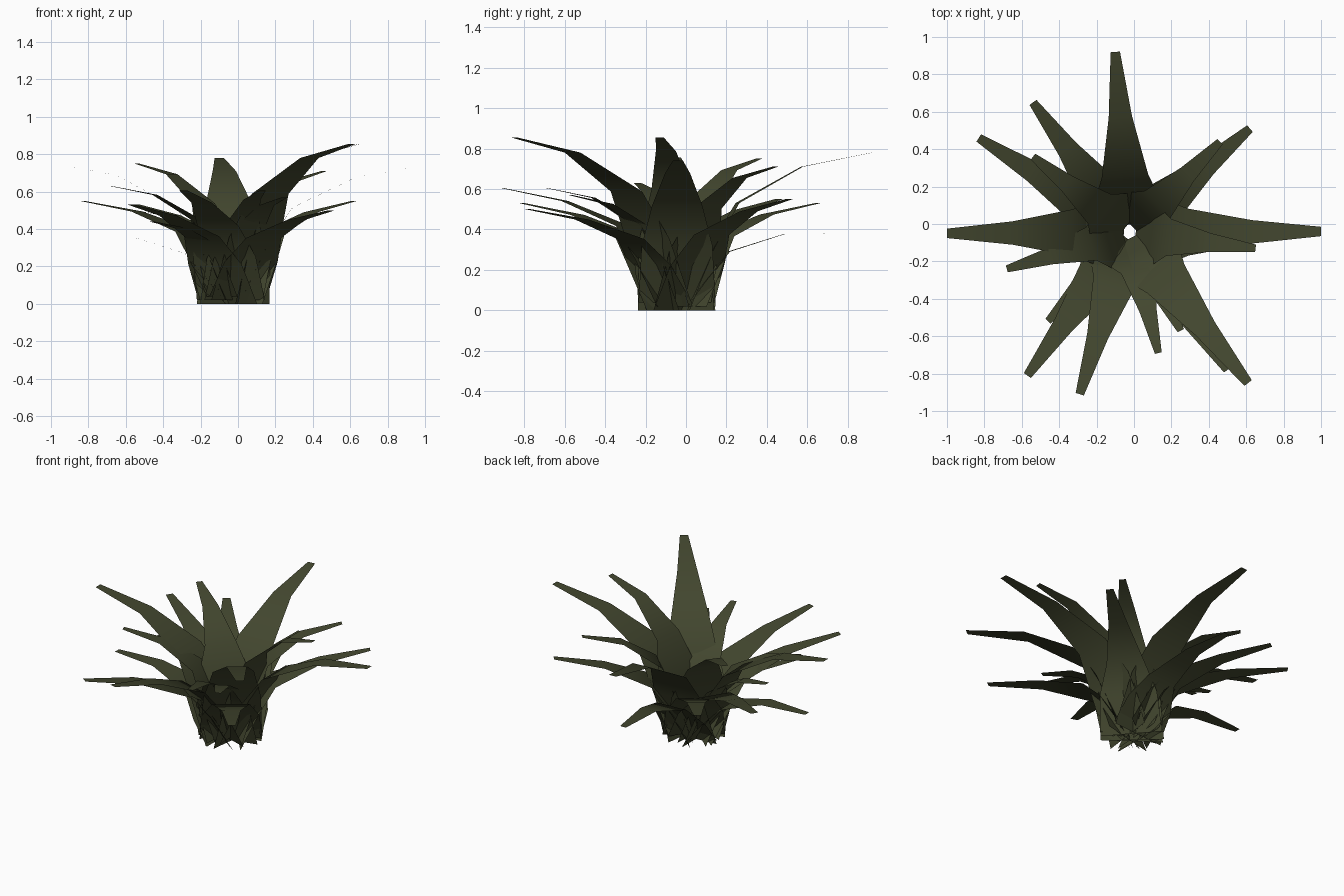
import bpy
from mathutils import Vector

if "Cube" in bpy.data.objects:
    bpy.data.objects.remove(bpy.data.objects["Cube"])

leaf_mat = bpy.data.materials.new("olive_leaf")
leaf_mat.diffuse_color = (0.055, 0.062, 0.028, 1)
leaf_mat.use_nodes = True
leaf_mat.node_tree.nodes["Principled BSDF"].inputs["Base Color"].default_value = leaf_mat.diffuse_color

CENTRE = Vector((-0.025, -0.045))

# Leaf tips, grouped by tier: x, y, z
TIERS = {
    "tall_leaf": [(-0.10, 0.92, 0.78), (0.61, -0.85, 0.855), (1.0, -0.04, 0.74),
                  (-1.0, -0.05, 0.755)],
    "inner_leaf": [(0.65, -0.13, 0.855), (0.46, 0.44, 0.71), (-0.54, 0.36, 0.75)],
    "long_leaf": [(0.62, 0.51, 0.55), (-0.54, 0.65, 0.53), (-0.83, 0.46, 0.55),
                  (-0.57, -0.81, 0.53), (-0.29, -0.91, 0.605), (0.50, -0.78, 0.50)],
    "short_leaf": [(0.13, -0.69, 0.605), (0.25, -0.57, 0.57), (-0.68, -0.24, 0.63),
                   (-0.46, -0.52, 0.44), (-0.60, 0.0, 0.51)],
    "low_leaf": [(-0.86, -0.05, 0.36), (-0.08, 0.78, 0.38)],
}

# Shared leaf shape: reach fraction and width
SHAPE = [(0.05, 0.38), (0.18, 0.35), (0.31, 0.25), (0.64, 0.125), (1.0, 0.05)]

# Per tier: width factor, then height fractions of the three middle sections
STYLE = {"tall_leaf": (1.0, 0.40, 0.68, 0.91), "inner_leaf": (0.8, 0.40, 0.70, 0.92),
         "long_leaf": (0.92, 0.40, 0.68, 0.89), "short_leaf": (0.75, 0.40, 0.70, 0.92),
         "low_leaf": (0.85, 0.40, 0.75, 0.99)}


def leaf(name, tip, style, base_z):
    """Flat five-section blade arching from the core to its tip."""
    reach = Vector(tip[:2]) - CENTRE
    out = reach.normalized()
    side = Vector((-out.y, out.x))
    heights = (0.0, *style[1:], 1.0)
    verts = []
    for i, (r, w) in enumerate(SHAPE):
        mid = CENTRE + reach * r
        w *= 1.0 if i < 2 else style[0]      # the broad sheath is the same on all leaves
        z = base_z + (tip[2] - base_z) * heights[i]
        for s in (-0.5, 0.5):
            p = mid + side * (w * s)
            verts.append((p.x, p.y, z))
    faces = [(2 * i, 2 * i + 2, 2 * i + 3, 2 * i + 1) for i in range(len(SHAPE) - 1)]
    mesh = bpy.data.meshes.new(name)
    mesh.from_pydata(verts, [], faces)
    mesh.materials.append(leaf_mat)
    mesh.shade_smooth()
    obj = bpy.data.objects.new(name, mesh)
    bpy.context.collection.objects.link(obj)


# Rosette of leaves
for tier, tips in TIERS.items():
    for n, tip in enumerate(tips):
        leaf(f"{tier}_{n + 1}", tip, STYLE[tier], 0.02 * (n % 3))
